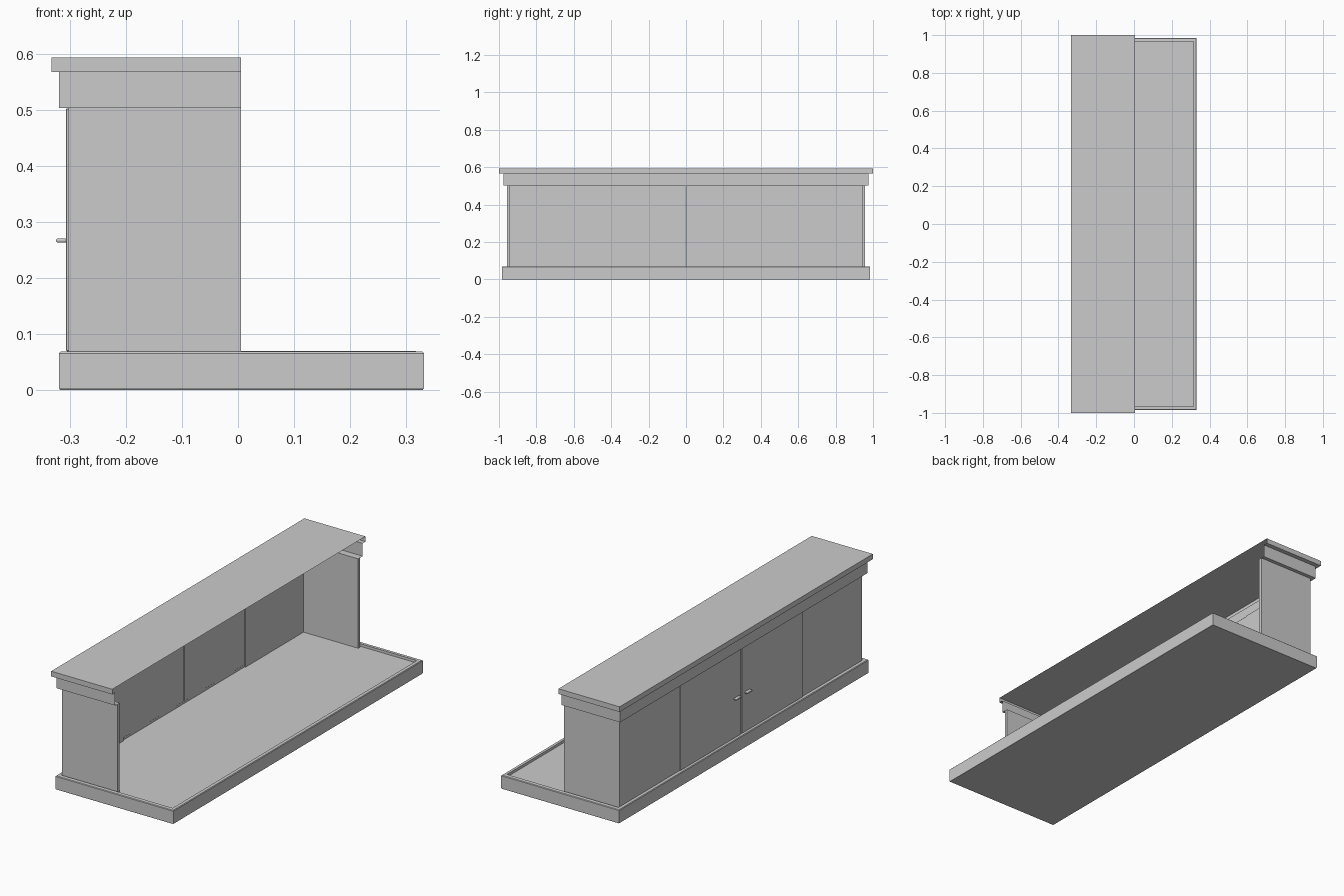
import bpy, bmesh

if "Cube" in bpy.data.objects:
    bpy.data.objects.remove(bpy.data.objects["Cube"])

BACK = 0.005  # plane where the cabinet is cut open


def finish(name, bm):
    bmesh.ops.recalc_face_normals(bm, faces=bm.faces)
    mesh = bpy.data.meshes.new(name)
    bm.to_mesh(mesh)
    bm.free()
    ob = bpy.data.objects.new(name, mesh)
    bpy.context.collection.objects.link(ob)
    return ob


def box(name, x, y, z, bevel=0.0, segments=1):
    bm = bmesh.new()
    bmesh.ops.create_cube(bm, size=1)
    for v in bm.verts:
        v.co = [lo + (c + 0.5) * (hi - lo) for c, (lo, hi) in zip(v.co, (x, y, z))]
    if bevel:
        bmesh.ops.bevel(bm, geom=bm.edges[:], offset=bevel, segments=segments,
                        profile=0.5, affect='EDGES')
    return finish(name, bm)


def u_shell(name, profile, cap=False):
    """Moulding with an open back: profile holds (front x, half width, z)."""
    bm = bmesh.new()
    rings = [[bm.verts.new(p) for p in
              ((BACK, -w, z), (f, -w, z), (f, w, z), (BACK, w, z))]
             for f, w, z in profile]
    for a, b in zip(rings, rings[1:]):
        for i in range(3):
            bm.faces.new((a[i], a[i + 1], b[i + 1], b[i]))
    if cap:
        bm.faces.new(rings[-1])
    return finish(name, bm)


def tray(name, profile):
    """Closed tray: profile holds (x0, x1, half width, z), capped at both ends."""
    bm = bmesh.new()
    rings = [[bm.verts.new(p) for p in
              ((x0, -w, z), (x1, -w, z), (x1, w, z), (x0, w, z))]
             for x0, x1, w, z in profile]
    for a, b in zip(rings, rings[1:]):
        for i in range(4):
            j = (i + 1) % 4
            bm.faces.new((a[i], a[j], b[j], b[i]))
    bm.faces.new(rings[0])
    bm.faces.new(rings[-1])
    return finish(name, bm)


# plinth with a shallow recessed floor
tray("base", [(-0.318, 0.33, 0.983, 0.0), (-0.32, 0.332, 0.985, 0.003),
              (-0.32, 0.332, 0.985, 0.065), (-0.317, 0.329, 0.982, 0.068),
              (-0.302, 0.314, 0.965, 0.069), (-0.302, 0.314, 0.965, 0.056)])

# top slab and the frieze under it, hollow and open at the back
u_shell("top_slab", [(-0.32, 0.977, 0.567), (-0.333, 1.0, 0.567),
                     (-0.333, 1.0, 0.593)], cap=True)
u_shell("frieze", [(-0.302, 0.942, 0.503), (-0.32, 0.977, 0.503),
                   (-0.32, 0.977, 0.567)])

# end walls, fixed panels, doors and pulls, mirrored across the middle
for side, s in (("left", -1), ("right", 1)):
    def span(a, b):
        return tuple(sorted((s * a, s * b)))
    box(f"{side}_end_wall", (-0.303, BACK), span(0.942, 0.958), (0.056, 0.503))
    box(f"{side}_fixed_panel", (-0.303, -0.297), span(0.482, 0.942), (0.056, 0.503))
    box(f"{side}_door", (-0.307, -0.299), span(0.003, 0.481), (0.069, 0.502), 0.001)
    pull = box(f"{side}_door_pull", (-0.325, -0.306), span(0.022, 0.064),
               (0.263, 0.270), 0.003, 3)
    bpy.ops.object.select_all(action='DESELECT')
    pull.select_set(True)
    bpy.context.view_layer.objects.active = pull
    bpy.ops.object.shade_smooth_by_angle()
